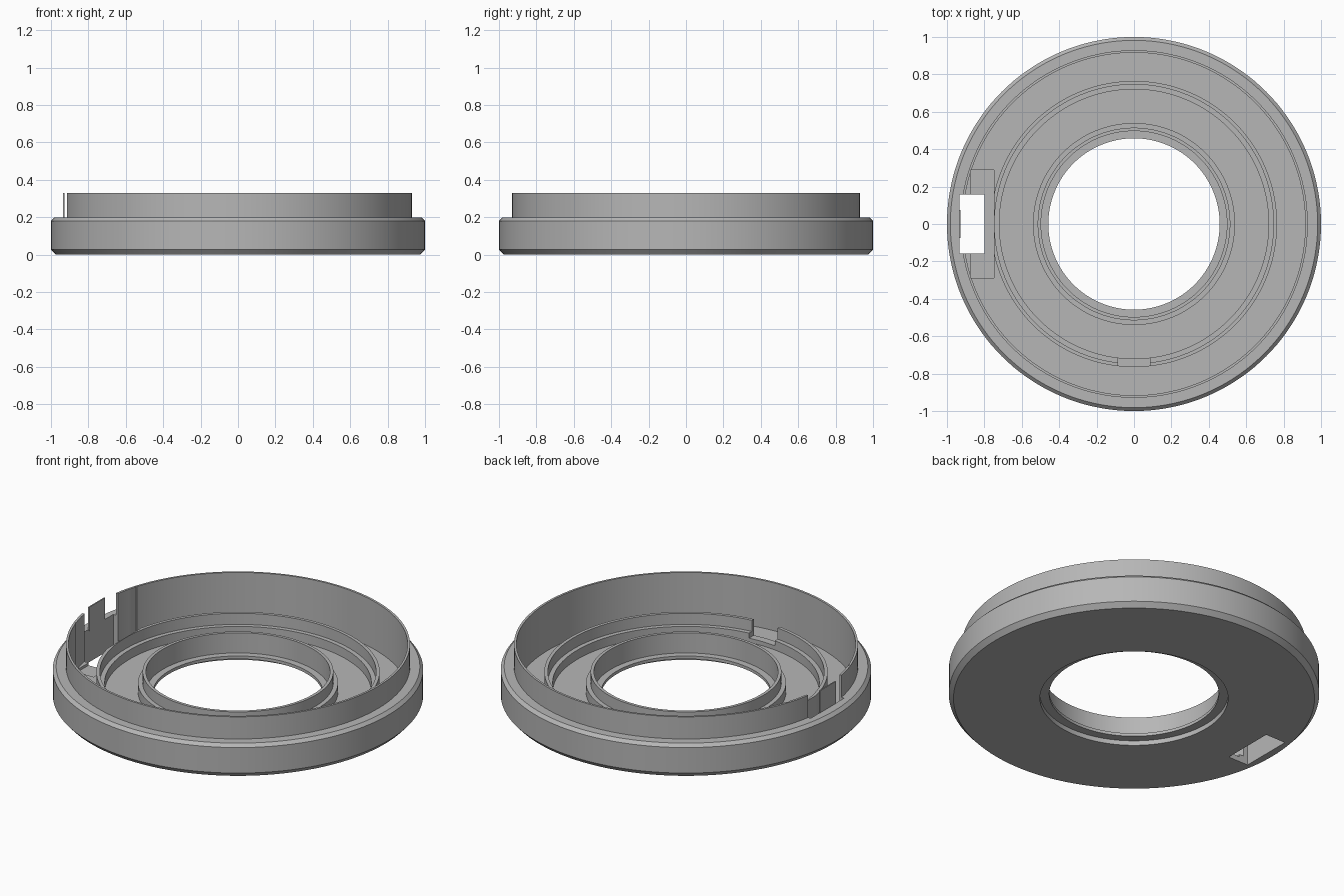
import bpy, bmesh, math
from mathutils import Matrix, Vector

old = bpy.data.objects.get("Cube")
if old:
    bpy.data.objects.remove(old, do_unlink=True)

SEGMENTS = 144
FLOOR, STEP, RIM, TOP = 0.045, 0.10, 0.166, 0.33

grey = bpy.data.materials.new("plain grey")
grey.use_nodes = True
grey.diffuse_color = (0.47, 0.47, 0.47, 1)
grey.node_tree.nodes["Principled BSDF"].inputs["Base Color"].default_value = grey.diffuse_color


def add_object(name, bm):
    bmesh.ops.recalc_face_normals(bm, faces=bm.faces)
    mesh = bpy.data.meshes.new(name)
    bm.to_mesh(mesh)
    bm.free()
    mesh.materials.append(grey)
    obj = bpy.data.objects.new(name, mesh)
    bpy.context.collection.objects.link(obj)
    return obj


def lathe(name, profile):
    """Revolve a closed (radius, height) outline around z."""
    bm = bmesh.new()
    rings = []
    for i in range(SEGMENTS):
        a = math.tau * i / SEGMENTS
        rings.append([bm.verts.new((r * math.cos(a), r * math.sin(a), z)) for r, z in profile])
    n = len(profile)
    for i in range(SEGMENTS):
        here, there = rings[i], rings[(i + 1) % SEGMENTS]
        for j in range(n):
            k = (j + 1) % n
            bm.faces.new((here[j], there[j], there[k], here[k]))
    return add_object(name, bm)


def box(name, low, high):
    low, high = Vector(low), Vector(high)
    bm = bmesh.new()
    bmesh.ops.create_cube(bm, size=1, matrix=Matrix.Translation((low + high) / 2)
                          @ Matrix.Diagonal((high - low).to_4d()))
    return add_object(name, bm)


def cut(target, cutter):
    mod = target.modifiers.new(cutter.name, 'BOOLEAN')
    mod.operation = 'DIFFERENCE'
    mod.solver = 'EXACT'
    mod.object = cutter
    bpy.context.view_layer.objects.active = target
    bpy.ops.object.modifier_apply(modifier=mod.name)
    bpy.data.objects.remove(cutter, do_unlink=True)


# Round housing: underside, chamfered outer band, tall wall, two stepped rings, inner lip
housing = lathe("housing", [
    (0.508, 0), (0.975, 0), (1.0, 0.028), (1.0, 0.18), (0.982, 0.198), (0.929, 0.198),
    (0.929, TOP), (0.916, TOP), (0.916, FLOOR),
    (0.765, FLOOR), (0.765, RIM), (0.746, RIM), (0.746, STEP), (0.72, STEP), (0.72, FLOOR),
    (0.54, FLOOR), (0.54, STEP), (0.515, STEP), (0.515, RIM), (0.497, RIM),
    (0.497, 0.046), (0.458, 0.046), (0.458, 0.028), (0.508, 0.028),
])

# Notch in the middle ring, pocket and through slot at the side
cut(housing, box("ring_notch", (-0.085, -0.80, 0.07), (0.085, -0.69, 0.3)))
cut(housing, box("side_pocket", (-0.875, -0.29, 0.03), (-0.749, 0.29, 0.5)))
cut(housing, box("side_slot", (-0.932, -0.157, -0.1), (-0.80, 0.157, 0.5)))

# Thin tab standing in the wall gap
box("wall_tab", (-0.935, -0.075, 0.19), (-0.928, 0.075, TOP))

# Smooth round surfaces, crisp edges
bpy.ops.object.select_all(action='DESELECT')
housing.select_set(True)
bpy.context.view_layer.objects.active = housing
bpy.ops.object.shade_smooth_by_angle(angle=math.radians(30))
